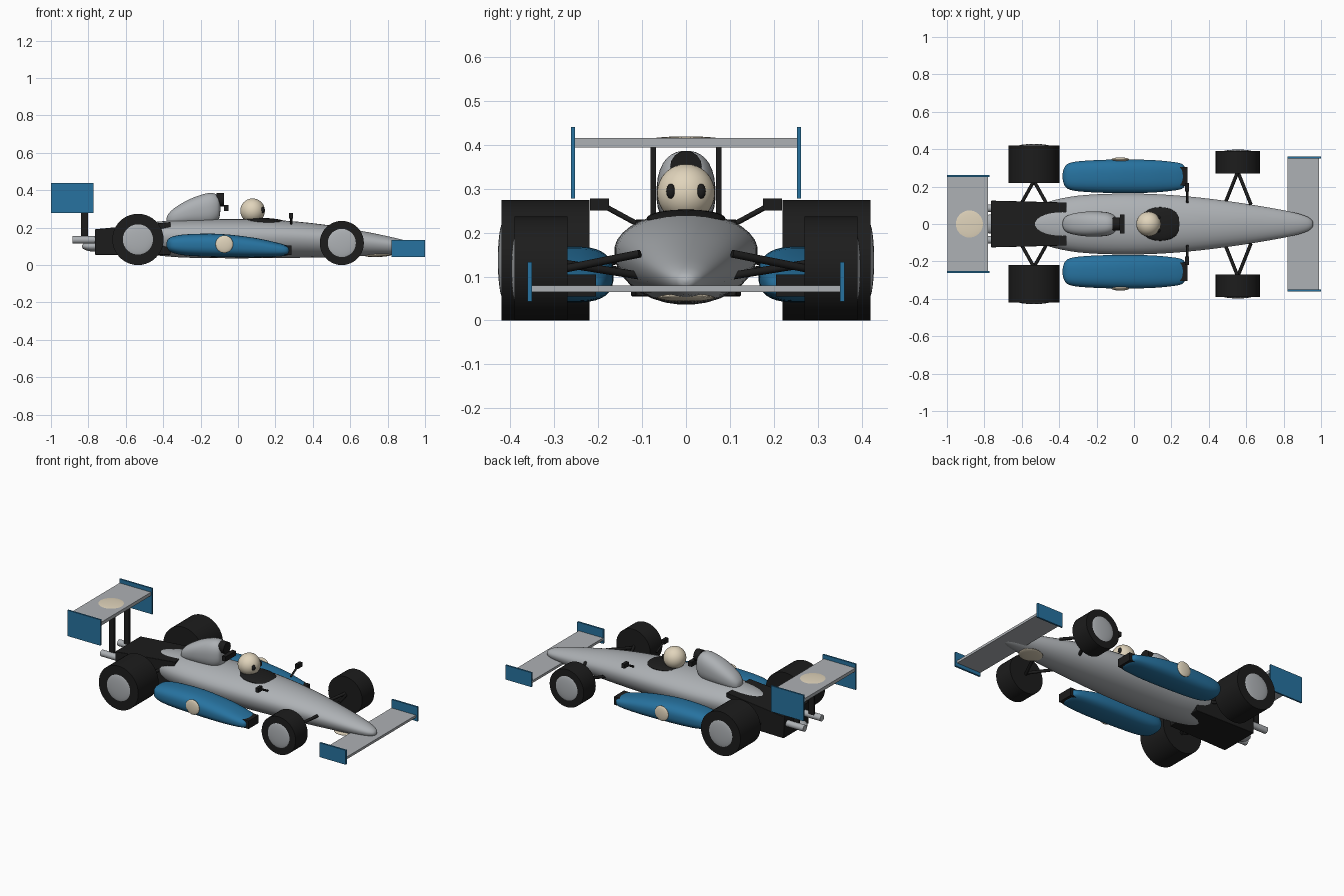
import bpy, bmesh, math
from mathutils import Vector

cube = bpy.data.objects.get("Cube")
if cube:
    bpy.data.objects.remove(cube, do_unlink=True)


def material(name, rgb):
    m = bpy.data.materials.new(name)
    m.use_nodes = True
    m.diffuse_color = (*rgb, 1)
    m.node_tree.nodes["Principled BSDF"].inputs["Base Color"].default_value = (*rgb, 1)
    return m


GREY = material("silver grey", (0.42, 0.44, 0.46))
BLUE = material("racing blue", (0.02, 0.17, 0.35))
BLACK = material("rubber black", (0.012, 0.012, 0.012))
CREAM = material("cream", (0.75, 0.66, 0.50))


def finish(obj, name, mat, angle=40):
    obj.name = name
    obj.data.materials.clear()
    obj.data.materials.append(mat)
    bpy.ops.object.select_all(action="DESELECT")
    obj.select_set(True)
    bpy.context.view_layer.objects.active = obj
    bpy.ops.object.shade_smooth_by_angle(angle=math.radians(angle))
    return obj


def box(name, mat, x, y, z):
    """Box given by its (low, high) limits on each axis."""
    lims = (x, y, z)
    bpy.ops.mesh.primitive_cube_add(size=1, location=[sum(l) / 2 for l in lims])
    obj = bpy.context.object
    obj.scale = [l[1] - l[0] for l in lims]
    return finish(obj, name, mat)


def ball(name, mat, loc, radii, tilt=0):
    bpy.ops.mesh.primitive_uv_sphere_add(segments=32, ring_count=16, radius=1,
                                         location=loc, rotation=(0, tilt, 0))
    obj = bpy.context.object
    obj.scale = radii
    return finish(obj, name, mat)


def rod(name, mat, a, b, r, sides=12):
    a, b = Vector(a), Vector(b)
    bpy.ops.mesh.primitive_cylinder_add(vertices=sides, radius=r, depth=(b - a).length,
                                        location=(a + b) / 2)
    obj = bpy.context.object
    obj.rotation_euler = (b - a).to_track_quat("Z", "Y").to_euler()
    return finish(obj, name, mat)


def smooth_stations(pts, steps):
    """Catmull-Rom interpolation through the loft stations."""
    out = []
    for i in range(len(pts) - 1):
        p0, p1 = pts[max(i - 1, 0)], pts[i]
        p2, p3 = pts[i + 1], pts[min(i + 2, len(pts) - 1)]
        for s in range(steps):
            t = s / steps
            out.append([b + 0.5 * t * (c - a + t * (2 * a - 5 * b + 4 * c - d
                        + t * (3 * (b - c) + d - a))) for a, b, c, d in zip(p0, p1, p2, p3)])
    return out + [pts[-1]]


def loft(name, mat, stations, y=0, power=2.0, waist=0.5, sides=32, steps=4):
    """Skin along x; each station is x, half width, bottom z, top z."""
    bm = bmesh.new()
    rings = []
    for x, w, low, top in smooth_stations(stations, steps):
        mid = low + (top - low) * waist
        ring = []
        for k in range(sides):
            a = 2 * math.pi * (k + 0.5) / sides
            c, s = math.cos(a), math.sin(a)
            py = math.copysign(abs(c) ** (2 / power), c) * w
            pz = math.copysign(abs(s) ** (2 / power), s)
            pz *= (top - mid) if s > 0 else (mid - low)
            ring.append(bm.verts.new((x, y + py, mid + pz)))
        rings.append(ring)
    for r0, r1 in zip(rings, rings[1:]):
        for k in range(sides):
            n = (k + 1) % sides
            bm.faces.new((r0[k], r0[n], r1[n], r1[k]))
    bm.faces.new(rings[0])
    bm.faces.new(rings[-1])
    bmesh.ops.recalc_face_normals(bm, faces=bm.faces)
    mesh = bpy.data.meshes.new(name)
    bm.to_mesh(mesh)
    bm.free()
    obj = bpy.data.objects.new(name, mesh)
    bpy.context.collection.objects.link(obj)
    return finish(obj, name, mat, 50)


# Main body and engine
loft("body", GREY, [
    (-0.595, 0.01, 0.13, 0.15), (-0.58, 0.045, 0.095, 0.19), (-0.53, 0.085, 0.07, 0.214),
    (-0.45, 0.122, 0.053, 0.23), (-0.3, 0.152, 0.04, 0.242), (-0.1, 0.163, 0.036, 0.246),
    (0.1, 0.161, 0.036, 0.245), (0.3, 0.147, 0.038, 0.234), (0.5, 0.123, 0.042, 0.211),
    (0.7, 0.092, 0.049, 0.175), (0.85, 0.063, 0.055, 0.143), (0.92, 0.042, 0.062, 0.123),
    (0.95, 0.022, 0.074, 0.107), (0.958, 0.004, 0.087, 0.093)], waist=0.58)

engine = box("engine_block", BLACK, (-0.765, -0.36), (-0.125, 0.125), (0.055, 0.23))
for v in engine.data.vertices:
    if v.co.x < 0 and v.co.z > 0:
        v.co.z -= 0.22
    if v.co.x > 0:
        v.co.y *= 0.92
bevel = engine.modifiers.new("bevel", "BEVEL")
bevel.width = 0.012
bevel.segments = 2

ball("gearbox", GREY, (-0.77, 0, 0.1), (0.065, 0.05, 0.028))

# Air intake behind the driver
loft("airbox", GREY, [
    (-0.382, 0.008, 0.225, 0.25), (-0.373, 0.032, 0.215, 0.272), (-0.34, 0.052, 0.21, 0.305),
    (-0.27, 0.065, 0.21, 0.347), (-0.2, 0.067, 0.21, 0.375), (-0.145, 0.063, 0.215, 0.386),
    (-0.11, 0.05, 0.235, 0.374), (-0.098, 0.034, 0.26, 0.35), (-0.094, 0.008, 0.295, 0.315)],
    power=2.4)
rod("intake_ring", BLACK, (-0.115, 0, 0.35), (-0.075, 0, 0.35), 0.036, 16)
box("headrest", BLACK, (-0.075, -0.05), (-0.05, 0.05), (0.29, 0.32))

# Cockpit and driver
ball("cockpit", BLACK, (0.14, 0, 0.232), (0.12, 0.09, 0.02), 0.04)
ball("helmet", CREAM, (0.078, 0, 0.29), (0.066, 0.066, 0.066))

# Flat round badges
ball("rear_wing_badge", CREAM, (-0.88, 0, 0.41), (0.087, 0.087, 0.009))
ball("nose_badge", CREAM, (0.75, 0, 0.052), (0.07, 0.065, 0.009), -0.04)

# Wings
box("front_wing", GREY, (0.82, 0.99), (-0.355, 0.355), (0.065, 0.08))
box("rear_wing", GREY, (-0.998, -0.78), (-0.255, 0.255), (0.394, 0.415))

for side, s in (("left", 1), ("right", -1)):

    def span(a, b):
        return sorted((a * s, b * s))

    box(side + "_front_endplate", BLUE, (0.82, 1.0), span(0.35, 0.361), (0.043, 0.133))
    box(side + "_rear_endplate", BLUE, (-1.0, -0.772), span(0.252, 0.262), (0.278, 0.44))
    box(side + "_wing_strut", BLACK, (-0.84, -0.803), span(0.068, 0.081), (0.14, 0.4))
    rod(side + "_exhaust", GREY, (-0.885, s * 0.085, 0.135), (-0.7, s * 0.085, 0.135), 0.02, 16)
    ball(side + "_eye", BLACK, (0.131, s * 0.034, 0.294), (0.011, 0.011, 0.017))

    # Side pods
    loft(side + "_pod", BLUE, [
        (-0.382, 0.012, 0.1, 0.122), (-0.372, 0.048, 0.08, 0.14), (-0.345, 0.071, 0.064, 0.154),
        (-0.27, 0.083, 0.05, 0.165), (-0.1, 0.09, 0.043, 0.167), (0.08, 0.088, 0.041, 0.147),
        (0.2, 0.078, 0.044, 0.122), (0.255, 0.067, 0.05, 0.107), (0.274, 0.045, 0.058, 0.098),
        (0.28, 0.01, 0.073, 0.083)], y=s * 0.255, power=2.6)
    box(side + "_pod_inlet", BLACK, (0.24, 0.287), span(0.205, 0.305), (0.055, 0.105))
    ball(side + "_pod_badge", CREAM, (-0.073, s * 0.345, 0.112), (0.047, 0.011, 0.047))

    # Mirrors
    rod(side + "_mirror_arm", BLACK, (0.285, s * 0.115, 0.222), (0.285, s * 0.185, 0.26), 0.006)
    box(side + "_mirror", BLACK, (0.274, 0.294), span(0.175, 0.218), (0.25, 0.277))

    # Wheels and suspension: name, x, radius, inner y, outer y, hub radius
    for end, x, r, y0, y1, hub in (("front", 0.555, 0.118, 0.27, 0.39, 0.08),
                                   ("rear", -0.535, 0.137, 0.22, 0.42, 0.086)):
        name = side + "_" + end
        rod(name + "_tyre", BLACK, (x, s * y0, r), (x, s * y1, r), r, 40)
        ball(name + "_hub", GREY, (x, s * (y1 - 0.004), r), (hub, 0.012, hub))
        for label, dx, z0, z1 in (("fore", 0.07, 0.152, 0.117), ("aft", -0.07, 0.102, 0.13)):
            rod(name + "_" + label + "_arm", BLACK, (x + dx, s * 0.105, z0),
                (x, s * (y0 + 0.01), z1), 0.009)
